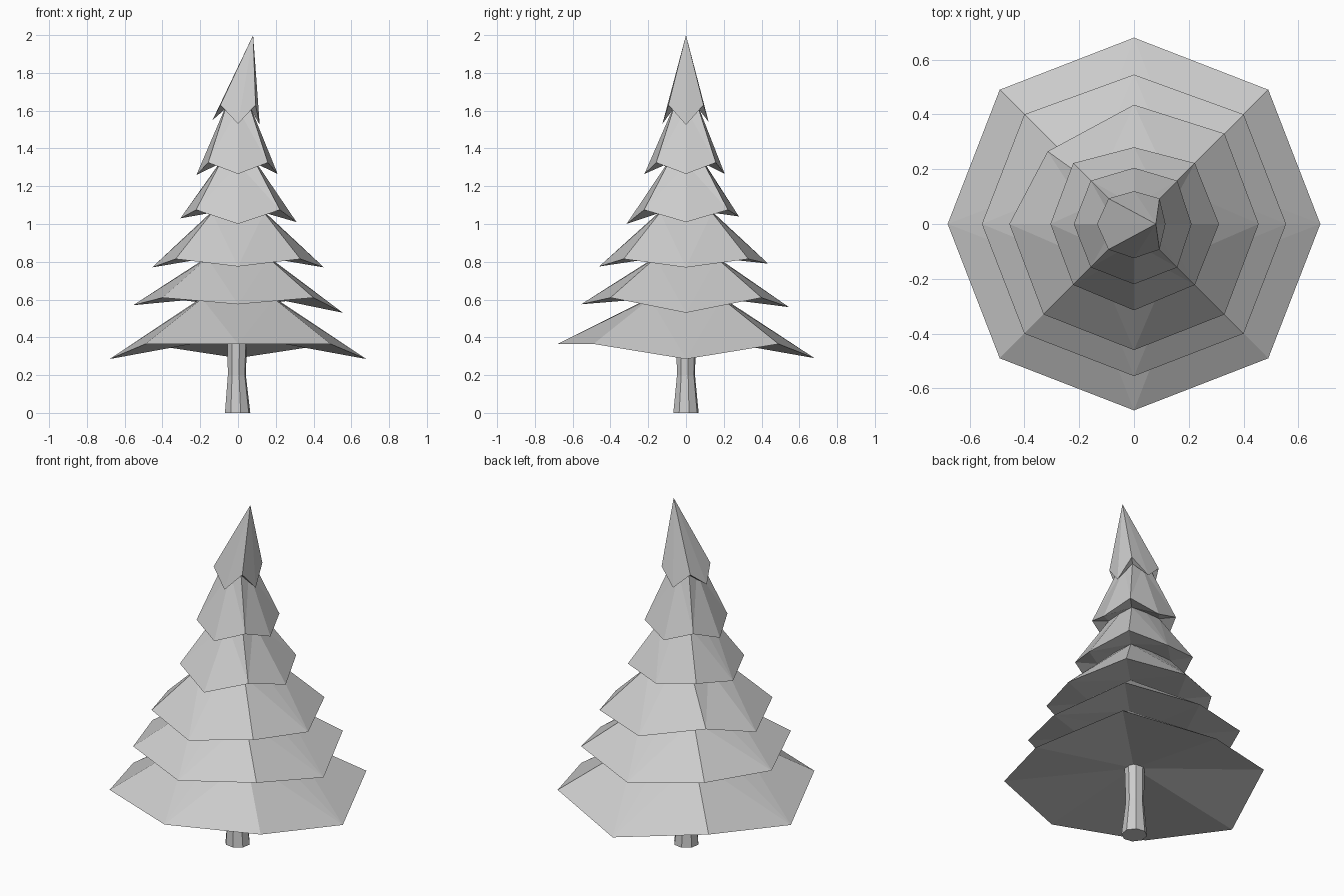
import bpy, bmesh, math

if "Cube" in bpy.data.objects:
    bpy.data.objects.remove(bpy.data.objects["Cube"])

def loft(name, rings, start=None, end=None):
    """Skin equal-size rings; each end closes to a point or with a flat cap."""
    bm = bmesh.new()
    loops = [[bm.verts.new(p) for p in r] for r in rings]
    n = len(rings[0])
    for a, b in zip(loops, loops[1:]):
        for i in range(n):
            j = (i + 1) % n
            bm.faces.new((a[i], a[j], b[j], b[i]))
    for tip, loop in ((start, loops[0]), (end, loops[-1])):
        if tip is None:
            bm.faces.new(loop)
        else:
            t = bm.verts.new(tip)
            for i in range(n):
                bm.faces.new((loop[i], loop[(i + 1) % n], t))
    bmesh.ops.triangulate(bm, faces=[f for f in bm.faces if len(f.verts) == 4])
    bmesh.ops.recalc_face_normals(bm, faces=bm.faces)
    me = bpy.data.meshes.new(name)
    bm.to_mesh(me)
    bm.free()
    ob = bpy.data.objects.new(name, me)
    bpy.context.collection.objects.link(ob)
    return ob

def skirt(right, back, left, front, corner, zc):
    """Eight-point ring: low tips on the axes (reach, z), raised corners."""
    c = corner
    return [(right[0], 0, right[1]), (c, c, zc), (0, back[0], back[1]), (-c, c, zc),
            (-left[0], 0, left[1]), (-c, -c, zc), (0, -front[0], front[1]), (c, -c, zc)]

def neck(r, z):
    """Square ring where a tier tucks under the next one."""
    return skirt(*[(r, z)] * 4, r * 0.95, z)

# Foliage: flared skirts alternating with narrow necks
tiers = [
    skirt((.68, .285), (.68, .29), (.68, .285), (.68, .365), .49, .365),
    neck(.20, .605),
    skirt((.555, .53), (.545, .56), (.555, .57), (.555, .575), .40, .61),
    neck(.17, .82),
    skirt((.455, .77), (.435, .79), (.455, .77), (.46, .775), .33, .815),
    neck(.145, 1.06),
    skirt((.31, 1.01), (.28, 1.04), (.305, 1.03), (.315, 1.0), .222, 1.075),
    neck(.10, 1.32),
    skirt((.21, 1.265), (.205, 1.265), (.22, 1.26), (.22, 1.265), .158, 1.325),
    neck(.07, 1.61),
    skirt((.115, 1.525), (.12, 1.54), (.135, 1.55), (.125, 1.53), .093, 1.63),
]
tiers[4][3] = (-.315, .265, .85)   # one pinched back corner
loft("foliage", tiers, start=(0, 0, .41), end=(.08, 0, 2.0))

# Trunk: eight-sided, waisted, running up into the foliage
def ring(r, z, x):
    return [(x + r * math.cos(math.tau * (i + .3) / 8),
             r * math.sin(math.tau * (i + .3) / 8), z) for i in range(8)]

loft("trunk", [ring(.069, 0, -.002), ring(.049, .2, -.006), ring(.055, .45, -.004)])
